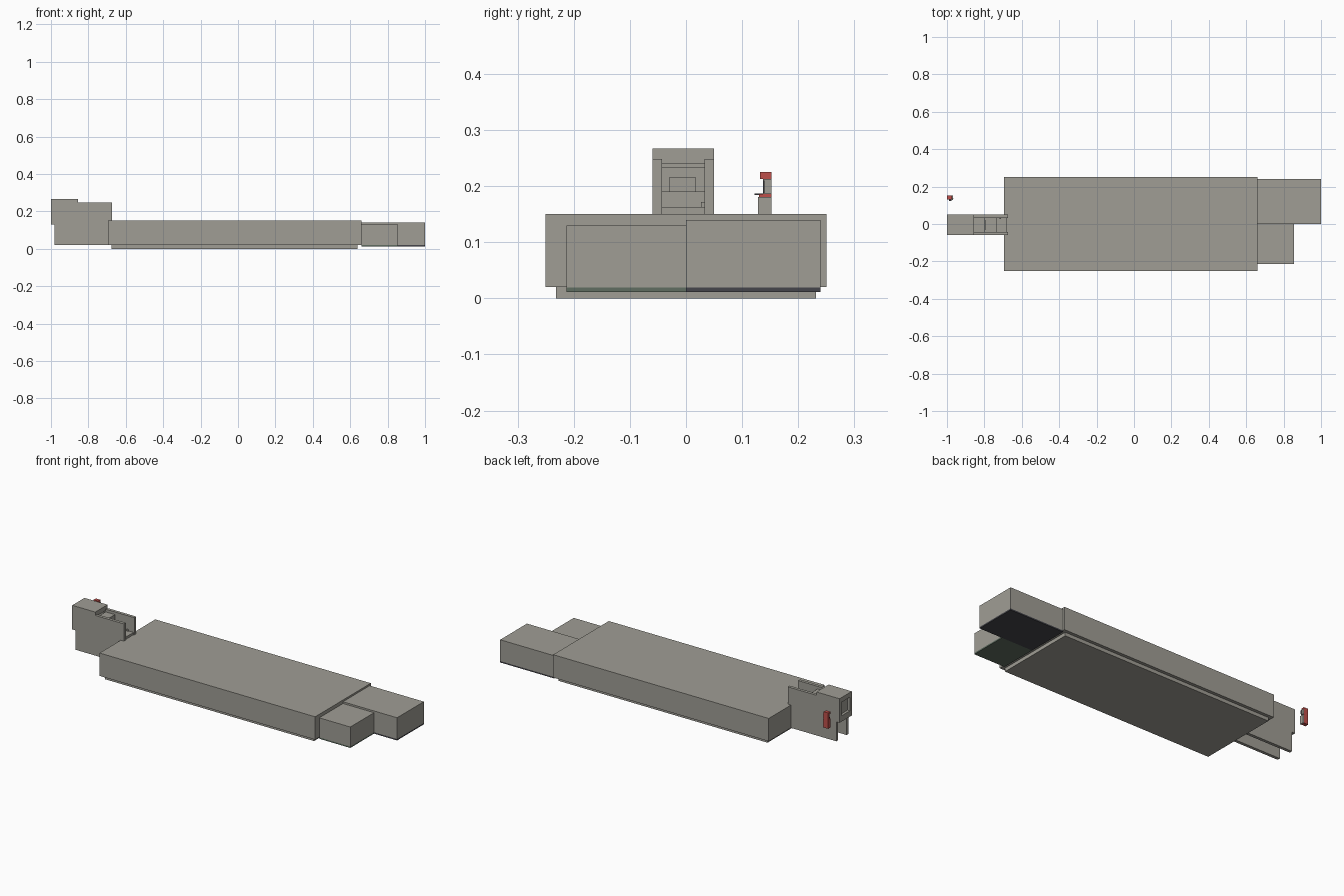
import bpy, bmesh

cube = bpy.data.objects.get("Cube")
if cube:
    bpy.data.objects.remove(cube, do_unlink=True)


def material(name, rgb):
    m = bpy.data.materials.new(name)
    m.use_nodes = True
    m.diffuse_color = (*rgb, 1)
    m.node_tree.nodes["Principled BSDF"].inputs["Base Color"].default_value = (*rgb, 1)
    return m


GREY = material("warm_grey", (0.35, 0.34, 0.30))
BLACK = material("charcoal", (0.06, 0.06, 0.07))
GREEN = material("dark_green", (0.115, 0.155, 0.12))
RED = material("red", (0.52, 0.08, 0.07))


def prism(name, profile, y0, y1, mat):
    """Extrude an x-z profile from y0 to y1."""
    bm = bmesh.new()
    face = bm.faces.new([bm.verts.new((x, y0, z)) for x, z in profile])
    ext = bmesh.ops.extrude_face_region(bm, geom=[face])
    verts = [g for g in ext["geom"] if isinstance(g, bmesh.types.BMVert)]
    bmesh.ops.translate(bm, verts=verts, vec=(0, y1 - y0, 0))
    bmesh.ops.recalc_face_normals(bm, faces=bm.faces)
    mesh = bpy.data.meshes.new(name)
    bm.to_mesh(mesh)
    bm.free()
    mesh.materials.append(mat)
    obj = bpy.data.objects.new(name, mesh)
    bpy.context.collection.objects.link(obj)
    return obj


def box(name, x, y, z, mat=GREY):
    return prism(name, [(x[0], z[0]), (x[1], z[0]), (x[1], z[1]), (x[0], z[1])], *y, mat)


# Main slab on its recessed base
box("main_slab", (-0.695, 0.66), (-0.25, 0.25), (0.02, 0.15))
box("base_plate", (-0.675, 0.64), (-0.232, 0.232), (0, 0.02))

# End blocks with coloured undersides
for side, x1, y, top, mat in (("left", 1.0, (0, 0.24), 0.14, BLACK),
                              ("right", 0.855, (-0.213, 0), 0.13, GREEN)):
    box(side + "_end_block", (0.66, x1), y, (0.019, top))
    box(side + "_end_underside", (0.66, x1), y, (0.011, 0.019), mat)

# Tower side walls
WALL = [(-1, 0.13), (-0.98, 0.13), (-0.98, 0.02), (-0.675, 0.02),
        (-0.675, 0.248), (-0.855, 0.248), (-0.855, 0.267), (-1, 0.267)]
prism("tower_wall_front", WALL, -0.06, -0.043, GREY)
prism("tower_wall_back", WALL, 0.033, 0.05, GREY)

# Tower roof, recessed end panel and stepped interior
INNER = (-0.043, 0.033)
box("tower_roof", (-1, -0.855), INNER, (0.24, 0.267))
box("tower_end_panel", (-0.985, -0.965), INNER, (0.13, 0.24))
box("tower_end_sill", (-1, -0.985), INNER, (0.13, 0.163))
box("tower_floor", (-0.965, -0.68), INNER, (0.15, 0.163))
STEPS = [(-0.855, 0.163), (-0.735, 0.163), (-0.735, 0.19),
         (-0.797, 0.19), (-0.797, 0.233), (-0.855, 0.233)]
prism("tower_steps", STEPS, *INNER, GREY)
box("step_panel", (-0.797, -0.792), (-0.03, 0.018), (0.19, 0.215))
box("floor_lever", (-0.72, -0.71), (0.027, 0.033), (0.163, 0.172))

# Small detached red post with a grey face and handle
PX = (-1, -0.972)
box("post_body", PX, (0.13, 0.152), (0.135, 0.186), RED)
box("post_upper", PX, (0.139, 0.152), (0.186, 0.213), RED)
box("post_cap", PX, (0.132, 0.152), (0.213, 0.225), RED)
box("post_lower_face", (-0.972, -0.967), (0.128, 0.152), (0.135, 0.181))
box("post_upper_face", (-0.972, -0.967), (0.137, 0.152), (0.186, 0.213))
box("post_handle", (-0.99, -0.975), (0.122, 0.139), (0.184, 0.187), BLACK)
box("post_lever", (-0.967, -0.964), (0.137, 0.14), (0.188, 0.21), BLACK)
